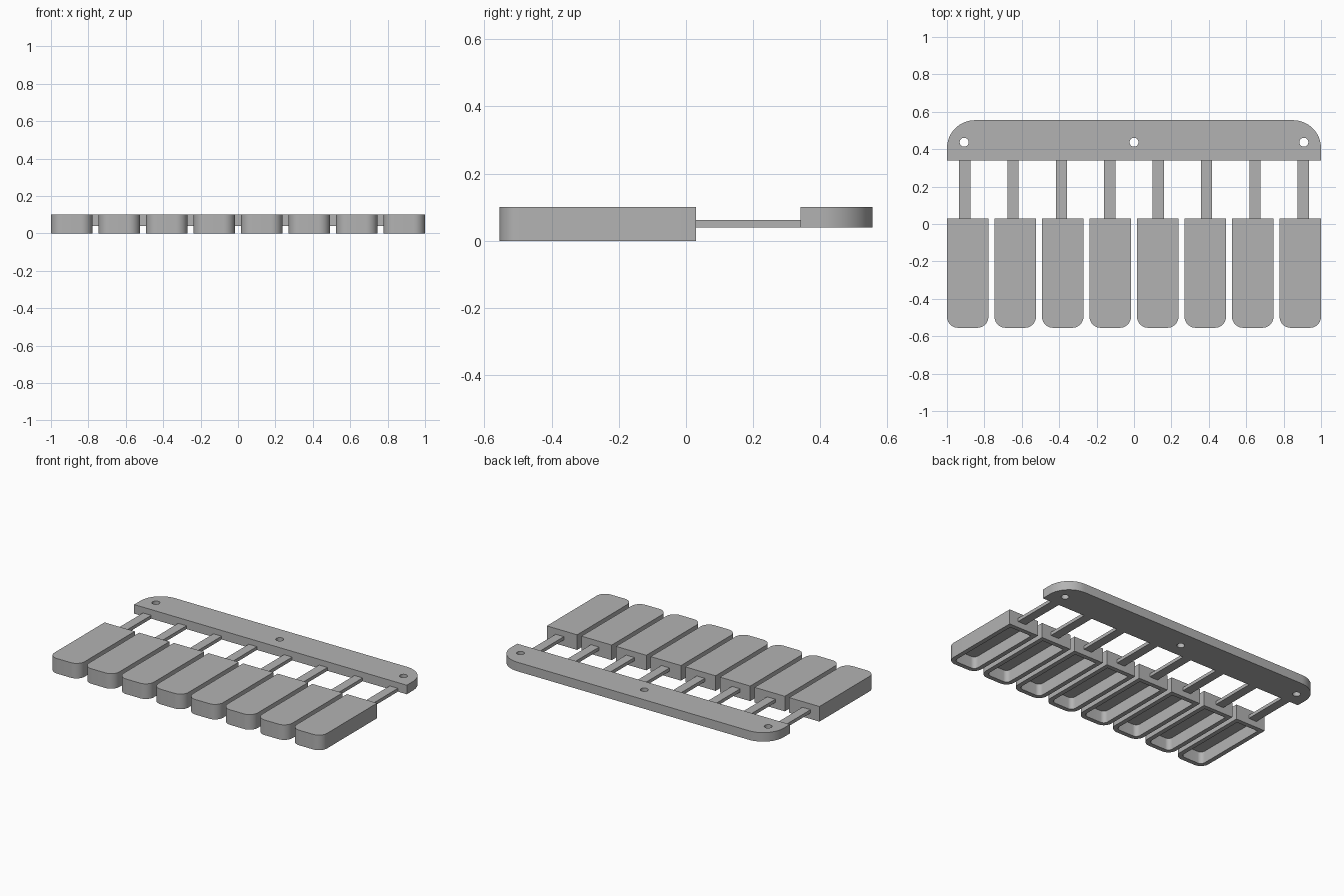
import bpy, bmesh, math

cube = bpy.data.objects.get("Cube")
if cube:
    bpy.data.objects.remove(cube, do_unlink=True)

grey = bpy.data.materials.new("plain_grey")
grey.use_nodes = True
grey.diffuse_color = (0.45, 0.45, 0.45, 1)
grey.node_tree.nodes["Principled BSDF"].inputs["Base Color"].default_value = grey.diffuse_color

KEYS = 8
KEY_W = 0.222
STEM_W = 0.06
TOP = 0.10
KEY_BACK, KEY_FRONT = 0.03, -0.555
RAIL_FRONT, RAIL_BACK, RAIL_BOTTOM = 0.34, 0.555, 0.04


def outline(half_w, square_y, round_y, radius, steps=10):
    """Rectangle with two square corners at square_y and two round ones at round_y."""
    s = 1 if round_y > square_y else -1
    pts = [(-half_w, square_y), (half_w, square_y)]
    for side, start in ((1, 0), (-1, math.pi / 2)):
        for i in range(steps + 1):
            a = start + math.pi / 2 * i / steps
            pts.append((side * (half_w - radius) + radius * math.cos(a),
                        round_y - s * radius + s * radius * math.sin(a)))
    return pts


def stack(name, rings, x=0):
    """Join (outline, z) rings with walls and cap both ends."""
    bm = bmesh.new()
    loops = [[bm.verts.new((px, py, z)) for px, py in pts] for pts, z in rings]
    for a, b in zip(loops, loops[1:]):
        for i in range(len(a)):
            j = (i + 1) % len(a)
            bm.faces.new((a[i], a[j], b[j], b[i]))
    bm.faces.new(loops[0])
    bm.faces.new(loops[-1])
    bmesh.ops.recalc_face_normals(bm, faces=bm.faces)
    mesh = bpy.data.meshes.new(name)
    bm.to_mesh(mesh)
    bm.free()
    mesh.materials.append(grey)
    obj = bpy.data.objects.new(name, mesh)
    obj.location.x = x
    bpy.context.collection.objects.link(obj)
    return obj


def smooth(obj):
    bpy.ops.object.select_all(action='DESELECT')
    obj.select_set(True)
    bpy.context.view_layer.objects.active = obj
    bpy.ops.object.shade_smooth_by_angle(angle=math.radians(30))


# Mounting rail with rounded back corners and three screw holes
rail_shape = outline(1.0, RAIL_FRONT, RAIL_BACK, 0.15, 16)
rail = stack("mounting_rail", [(rail_shape, RAIL_BOTTOM), (rail_shape, TOP)])
for x in (-0.908, 0, 0.908):
    bpy.ops.mesh.primitive_cylinder_add(vertices=32, radius=0.024, depth=0.3,
                                        location=(x, 0.437, 0.07))
    cutter = bpy.context.object
    cutter.data.materials.append(grey)
    bpy.context.view_layer.objects.active = rail
    mod = rail.modifiers.new("screw_hole", 'BOOLEAN')
    mod.object = cutter
    mod.solver = 'EXACT'
    bpy.ops.object.modifier_apply(modifier=mod.name)
    bpy.data.objects.remove(cutter, do_unlink=True)
smooth(rail)

# Hollow keys, open underneath, each on a thin flexible stem
WALL, CEILING = 0.03, 0.08
outer = outline(KEY_W / 2, KEY_BACK, KEY_FRONT, 0.06)
inner = outline(KEY_W / 2 - WALL, KEY_BACK - WALL, KEY_FRONT + WALL, 0.03)
for i in range(KEYS):
    t = 2 * i / (KEYS - 1) - 1
    key = stack(f"key_{i + 1}", [(outer, TOP), (outer, 0), (inner, 0), (inner, CEILING)],
                t * (1 - KEY_W / 2))
    smooth(key)
    h = STEM_W / 2
    strip = [(-h, KEY_BACK - 0.005), (h, KEY_BACK - 0.005),
             (h, RAIL_FRONT + 0.005), (-h, RAIL_FRONT + 0.005)]
    stack(f"stem_{i + 1}", [(strip, RAIL_BOTTOM), (strip, 0.062)], t * 0.905)
